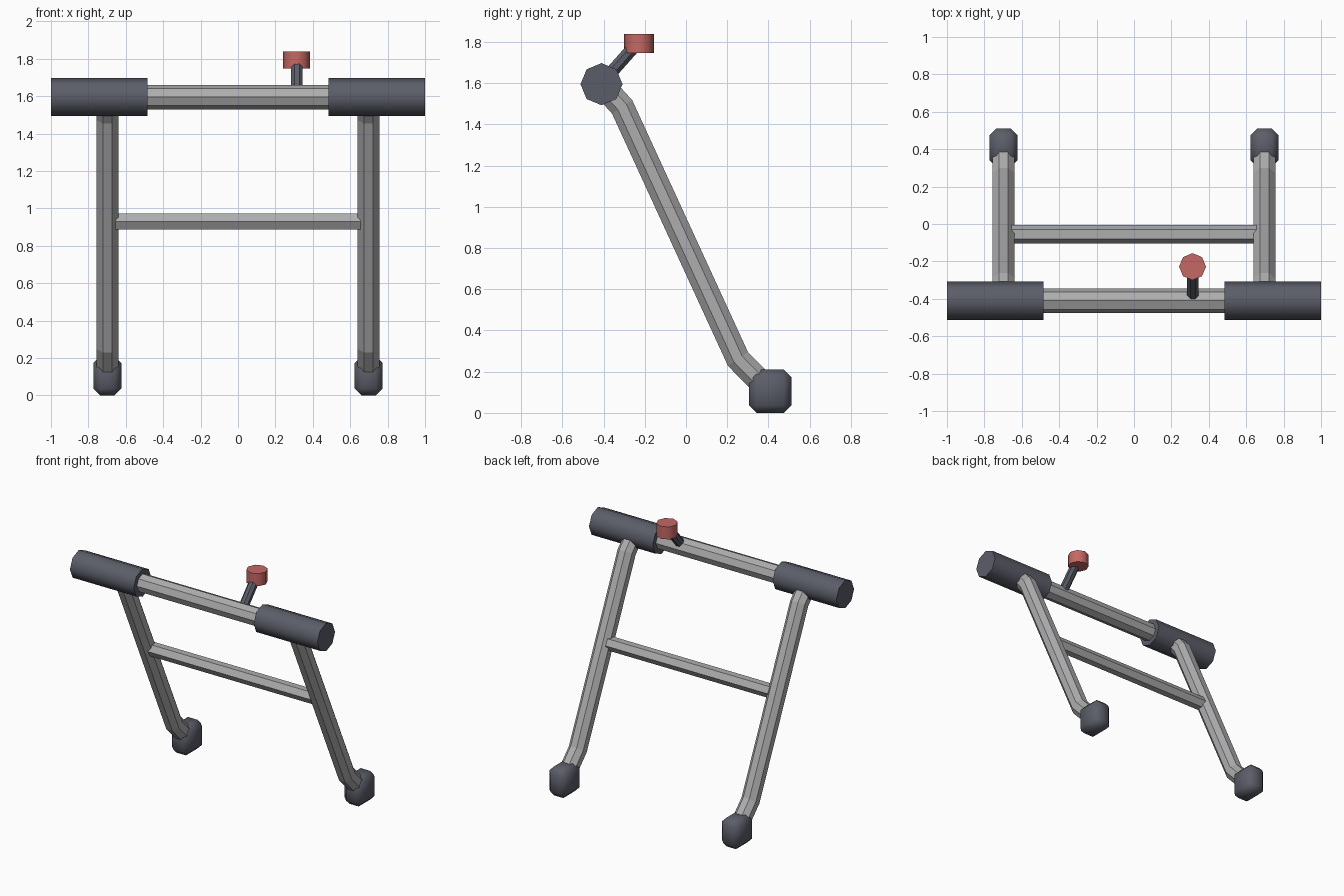
import bpy, bmesh, math
from mathutils import Vector

if "Cube" in bpy.data.objects:
    bpy.data.objects.remove(bpy.data.objects["Cube"])


def material(name, rgb):
    m = bpy.data.materials.new(name)
    m.diffuse_color = (*rgb, 1)
    m.use_nodes = True
    m.node_tree.nodes["Principled BSDF"].inputs["Base Color"].default_value = m.diffuse_color
    return m


STEEL = material("light grey metal", (0.42, 0.42, 0.43))
RUBBER = material("dark grey rubber", (0.105, 0.11, 0.14))
RED = material("muted red", (0.56, 0.14, 0.13))


def finish(name, bm, mat, smooth=False):
    bmesh.ops.recalc_face_normals(bm, faces=bm.faces)
    mesh = bpy.data.meshes.new(name)
    bm.to_mesh(mesh)
    bm.free()
    mesh.materials.append(mat)
    ob = bpy.data.objects.new(name, mesh)
    bpy.context.collection.objects.link(ob)
    if smooth:
        bpy.ops.object.select_all(action='DESELECT')
        bpy.context.view_layer.objects.active = ob
        ob.select_set(True)
        bpy.ops.object.shade_smooth_by_angle(angle=math.radians(60))
    return ob


def tube(name, path, radius, sides, mat, turn=0.0, side=(1, 0, 0), smooth=False):
    """Sweep a polygon along a path with mitred bends; 'side' is the profile's first axis."""
    pts = [Vector(p) for p in path]
    u = Vector(side)
    dirs = [(b - a).normalized() for a, b in zip(pts, pts[1:])]
    bm = bmesh.new()
    rings = []
    for i, p in enumerate(pts):
        d0, d1 = dirs[max(i - 1, 0)], dirs[min(i, len(dirs) - 1)]
        t = (d0 + d1).normalized()
        v = t.cross(u).normalized() / t.dot(d0)
        ring = []
        for k in range(sides):
            a = 2 * math.pi * k / sides + turn
            ring.append(bm.verts.new(p + radius * (math.cos(a) * u + math.sin(a) * v)))
        rings.append(ring)
    for r0, r1 in zip(rings, rings[1:]):
        for k in range(sides):
            j = (k + 1) % sides
            bm.faces.new((r0[k], r0[j], r1[j], r1[k]))
    bm.faces.new(rings[0])
    bm.faces.new(rings[-1])
    return finish(name, bm, mat, smooth)


BAR_Y, BAR_Z = -0.41, 1.595
FLAT = math.pi / 8

# Handlebar and crossbar
tube("handlebar", [(-0.6, BAR_Y, BAR_Z), (0.6, BAR_Y, BAR_Z)], 0.065, 8, STEEL, side=(0, 1, 0))
tube("crossbar", [(-0.655, -0.055, 0.93), (0.655, -0.055, 0.93)], 0.049, 6, STEEL, side=(0, 1, 0))

for s, label in ((-1, "left"), (1, "right")):
    # Grip
    tube(label + "_grip", [(s * 0.485, BAR_Y, BAR_Z), (s, BAR_Y, BAR_Z)], 0.102, 8,
         RUBBER, side=(0, 1, 0), smooth=True)
    # Bent leg
    x = s * 0.698
    tube(label + "_leg", [(x, BAR_Y, BAR_Z), (x, -0.31, 1.485), (x, 0.252, 0.262), (x, 0.40, 0.11)],
         0.063, 8, STEEL, turn=FLAT)
    # Chamfered foot
    bm = bmesh.new()
    bmesh.ops.create_cube(bm, size=1)
    bmesh.ops.scale(bm, vec=(0.15, 0.206, 0.21), verts=bm.verts)
    bmesh.ops.translate(bm, vec=(x, 0.408, 0.105), verts=bm.verts)
    bmesh.ops.bevel(bm, geom=bm.edges[:], offset=0.037, segments=1, affect='EDGES')
    finish(label + "_foot", bm, RUBBER, smooth=True)

# Bell stem and button
tube("button_stem", [(0.315, -0.40, 1.61), (0.315, -0.24, 1.79)], 0.033, 8, RUBBER, turn=FLAT)
tube("red_button", [(0.313, -0.228, 1.747), (0.313, -0.228, 1.838)], 0.072, 8, RED, smooth=True)
